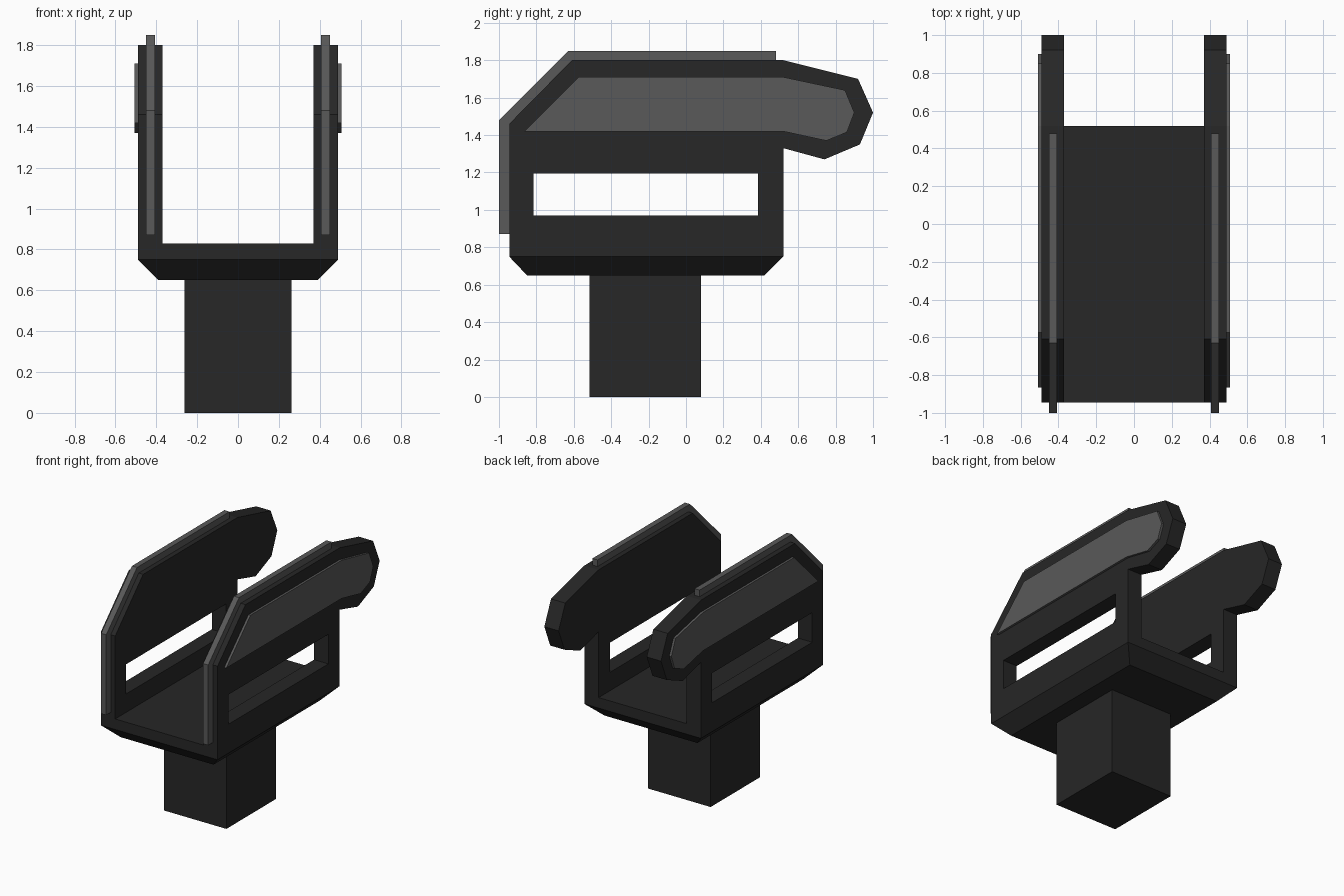
import bpy, bmesh

if "Cube" in bpy.data.objects:
    bpy.data.objects.remove(bpy.data.objects["Cube"])


def material(name, value):
    mat = bpy.data.materials.new(name)
    mat.diffuse_color = (value, value, value, 1)
    mat.use_nodes = True
    mat.node_tree.nodes["Principled BSDF"].inputs["Base Color"].default_value = mat.diffuse_color
    return mat


DARK = material("dark_polymer", 0.02)
GREY = material("grey_trim", 0.1)


def finish(name, bm, mat):
    bmesh.ops.recalc_face_normals(bm, faces=bm.faces[:])
    mesh = bpy.data.meshes.new(name)
    bm.to_mesh(mesh)
    bm.free()
    mesh.materials.append(mat)
    obj = bpy.data.objects.new(name, mesh)
    bpy.context.collection.objects.link(obj)
    return obj


def side_part(name, loops, x0, x1, mat):
    """Extrude a (y, z) outline with optional holes from x0 to x1, mirrored in x."""
    bm = bmesh.new()
    edges = []
    for loop in loops:
        vs = [bm.verts.new((x0, y, z)) for y, z in loop]
        edges += [bm.edges.new((vs[i - 1], vs[i])) for i in range(len(vs))]
    if len(loops) == 1:
        bm.faces.new(vs)
    else:
        bmesh.ops.triangle_fill(bm, edges=edges, use_beauty=True)
    ext = bmesh.ops.extrude_face_region(bm, geom=bm.faces[:], use_keep_orig=True)
    moved = [g for g in ext["geom"] if isinstance(g, bmesh.types.BMVert)]
    bmesh.ops.translate(bm, verts=moved, vec=(x1 - x0, 0, 0))
    obj = finish(name, bm, mat)
    obj.modifiers.new("both_sides", 'MIRROR')
    return obj


def block(name, bottom, top, mat):
    """Block lofted between two rectangles (half_x, y0, y1, z)."""
    bm = bmesh.new()
    rings = []
    for hx, y0, y1, z in (bottom, top):
        rings.append([bm.verts.new(c) for c in
                      ((-hx, y0, z), (hx, y0, z), (hx, y1, z), (-hx, y1, z))])
    a, b = rings
    bm.faces.new(a)
    bm.faces.new(b)
    for i in range(4):
        bm.faces.new((a[i - 1], a[i], b[i], b[i - 1]))
    return finish(name, bm, mat)


# Mounting post, chamfered underside and cradle floor
block("mounting_post", (0.263, -0.515, 0.08, 0), (0.263, -0.515, 0.08, 0.65), DARK)
block("chamfered_base", (0.39, -0.85, 0.42, 0.65), (0.49, -0.945, 0.52, 0.75), DARK)
block("cradle_floor", (0.37, -0.945, 0.52, 0.75), (0.37, -0.945, 0.52, 0.83), DARK)

# Side plates with a long slot and a rounded rear lobe
plate = [(-0.945, 0.75), (0.52, 0.75), (0.52, 1.33), (0.74, 1.27), (0.93, 1.35),
         (1.0, 1.52), (0.92, 1.70), (0.52, 1.80), (-0.61, 1.80), (-0.945, 1.46)]
slot = [(-0.815, 0.97), (0.385, 0.97), (0.385, 1.195), (-0.815, 1.195)]
side_part("side_plate", [plate, slot], 0.37, 0.49, DARK)

# Raised panels on the outer faces
panel = [(-0.865, 1.42), (0.52, 1.42), (0.75, 1.37), (0.86, 1.415),
         (0.90, 1.52), (0.85, 1.64), (0.52, 1.71), (-0.575, 1.71)]
side_part("outer_panel", [panel], 0.48, 0.507, GREY)

# Edge strips along the front and top of the plates
strip = [(-1.0, 0.87), (-0.945, 0.87), (-0.945, 1.46), (-0.61, 1.80),
         (0.48, 1.80), (0.48, 1.85), (-0.63, 1.85), (-1.0, 1.48)]
side_part("edge_strip", [strip], 0.407, 0.45, GREY)
